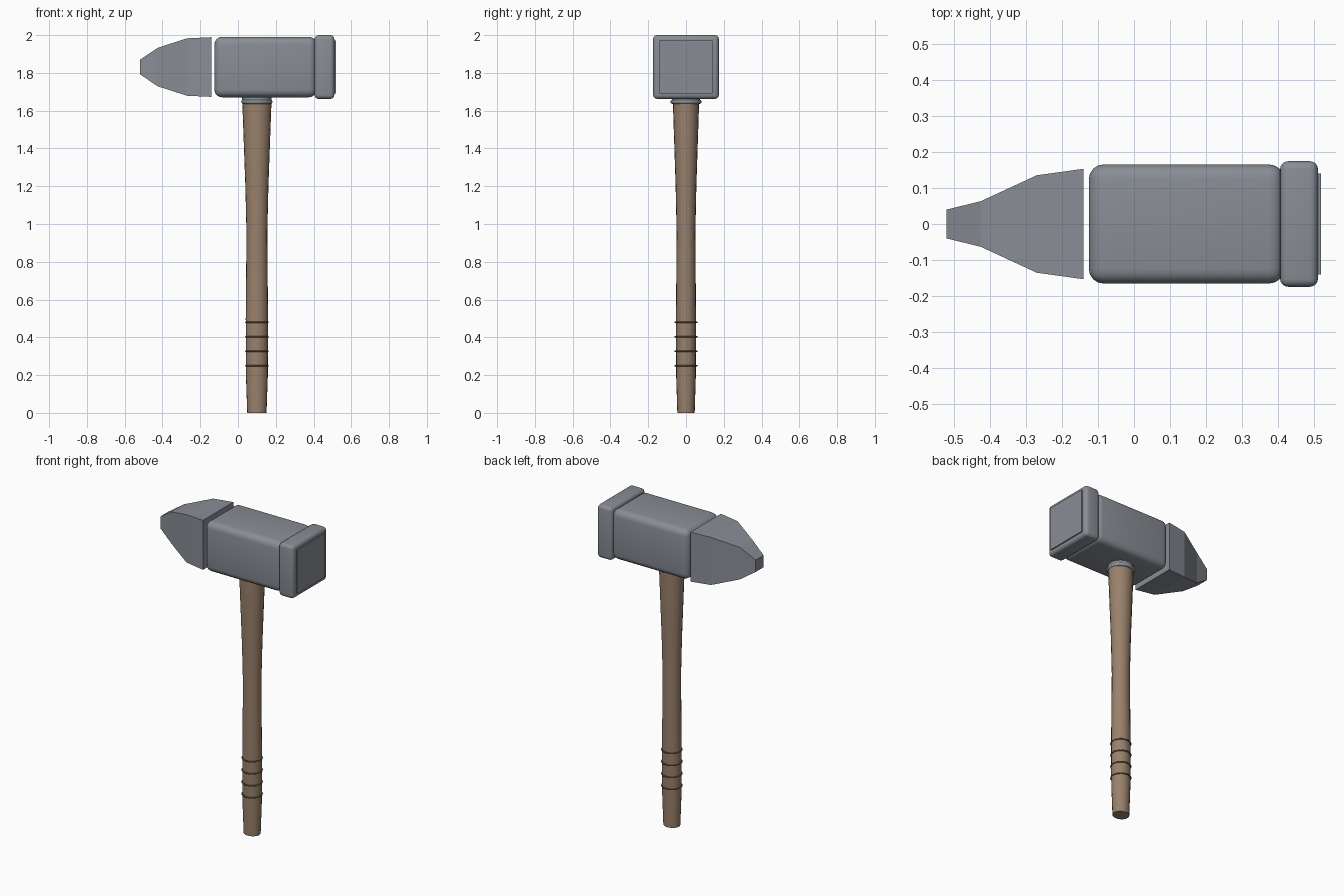
import bpy, bmesh, math

if "Cube" in bpy.data.objects:
    bpy.data.objects.remove(bpy.data.objects["Cube"])


def material(name, rgb):
    m = bpy.data.materials.new(name)
    m.diffuse_color = (*rgb, 1)
    m.use_nodes = True
    m.node_tree.nodes["Principled BSDF"].inputs["Base Color"].default_value = m.diffuse_color
    return m


steel = material("steel grey", (0.25, 0.27, 0.30))
wood = material("handle wood", (0.32, 0.22, 0.15))
dark_wood = material("dark grip wood", (0.16, 0.11, 0.075))
ferrule_steel = material("ferrule steel", (0.25, 0.29, 0.33))

HEAD_Z = 1.831
HANDLE_X = 0.1


def finish(bm, name, mat, smooth=True):
    bmesh.ops.recalc_face_normals(bm, faces=bm.faces)
    me = bpy.data.meshes.new(name)
    bm.to_mesh(me)
    bm.free()
    ob = bpy.data.objects.new(name, me)
    bpy.context.collection.objects.link(ob)
    me.materials.append(mat)
    if smooth:
        bpy.ops.object.select_all(action='DESELECT')
        ob.select_set(True)
        bpy.context.view_layer.objects.active = ob
        bpy.ops.object.shade_smooth_by_angle(angle=math.radians(35))
    return ob


def loft(name, rings, mat, smooth=True):
    """Skin a list of vertex rings and cap both ends."""
    bm = bmesh.new()
    rows = [[bm.verts.new(p) for p in ring] for ring in rings]
    n = len(rows[0])
    for a, b in zip(rows, rows[1:]):
        for i in range(n):
            j = (i + 1) % n
            bm.faces.new((a[i], a[j], b[j], b[i]))
    bm.faces.new(rows[0])
    bm.faces.new(rows[-1])
    return finish(bm, name, mat, smooth)


def rounded_box(name, x0, x1, hy, hz, r, mat):
    bm = bmesh.new()
    bmesh.ops.create_cube(bm, size=1)
    for v in bm.verts:
        v.co.x = x0 if v.co.x < 0 else x1
        v.co.y *= 2 * hy
        v.co.z = v.co.z * 2 * hz + HEAD_Z
    if r:
        bmesh.ops.bevel(bm, geom=bm.edges[:], offset=r, segments=4,
                        profile=0.5, affect='EDGES')
    return finish(bm, name, mat)


def ellipse(z, rx, ry, n=20):
    return [(HANDLE_X + rx * math.cos(2 * math.pi * i / n),
             ry * math.sin(2 * math.pi * i / n), z) for i in range(n)]


def torus(name, z, major, minor, mat, n=32, k=8):
    bpy.ops.mesh.primitive_torus_add(location=(HANDLE_X, 0, z), major_radius=major,
                                     minor_radius=minor, major_segments=n, minor_segments=k)
    ob = bpy.context.object
    ob.name = name
    ob.data.materials.append(mat)
    bpy.ops.object.shade_smooth_by_angle(angle=math.radians(60))
    return ob


# Hammer head: main block, striking collar and thin striking plate
rounded_box("head_block", -0.125, 0.415, 0.165, 0.16, 0.04, steel)
rounded_box("striking_collar", 0.405, 0.51, 0.174, 0.169, 0.022, steel)
rounded_box("striking_plate", 0.50, 0.518, 0.14, 0.14, 0, steel)

# Tapered peen, separated from the block by a narrow gap
peen = [(-0.14, 0.153, 0.158), (-0.27, 0.135, 0.152),
        (-0.425, 0.063, 0.102), (-0.52, 0.04, 0.038)]
loft("peen", [[(x, -y, HEAD_Z - z), (x, y, HEAD_Z - z), (x, y, HEAD_Z + z),
               (x, -y, HEAD_Z + z)] for x, y, z in peen], steel, smooth=False)

# Oval wooden handle
profile = [(0, 0.051), (0.2, 0.058), (0.5, 0.059), (0.95, 0.055),
           (1.2, 0.061), (1.64, 0.077), (1.70, 0.077)]
loft("handle", [ellipse(z, r, r * 0.9) for z, r in profile], wood)

# Grip rings
for i in range(4):
    torus(f"grip_ring_{i + 1}", 0.25 + 0.0767 * i, 0.058, 0.004, dark_wood)

# Ferrule under the head
torus("ferrule_ring", 1.647, 0.071, 0.012, ferrule_steel)
loft("ferrule_neck", [ellipse(1.645, 0.078, 0.075), ellipse(1.69, 0.078, 0.075)], ferrule_steel)
